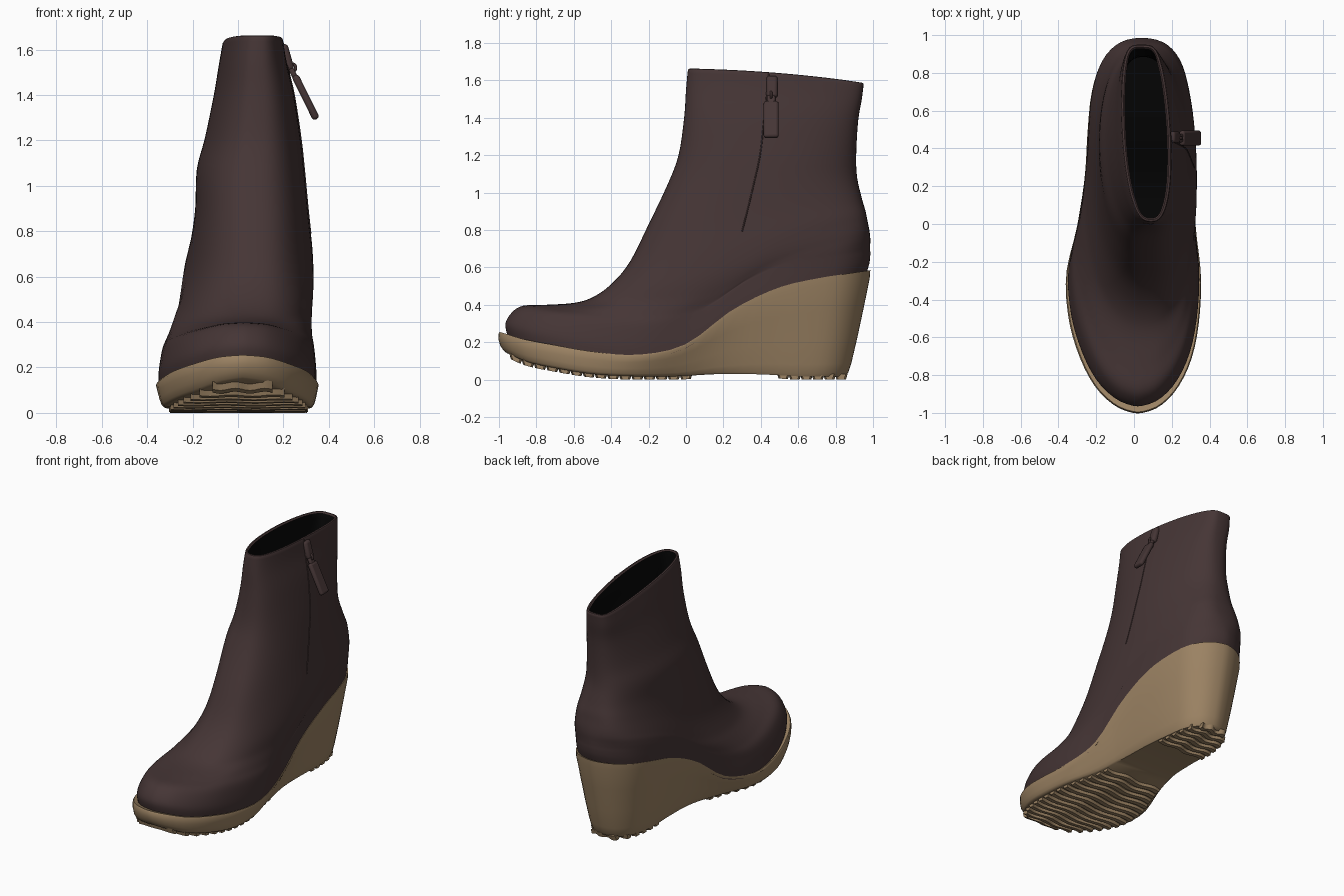
import bpy, bmesh, math
from mathutils import Vector

cube = bpy.data.objects.get("Cube")
if cube:
    bpy.data.objects.remove(cube, do_unlink=True)

N = 80  # points around each ring


def material(name, rgb):
    m = bpy.data.materials.new(name)
    m.use_nodes = True
    m.diffuse_color = (*rgb, 1)
    bsdf = next(n for n in m.node_tree.nodes if n.type == 'BSDF_PRINCIPLED')
    bsdf.inputs["Base Color"].default_value = (*rgb, 1)
    bsdf.inputs["Roughness"].default_value = 0.7
    return m


LEATHER = material("dark brown leather", (0.060, 0.036, 0.036))
LINING = material("black lining", (0.002, 0.002, 0.002))
RUBBER = material("tan rubber", (0.33, 0.225, 0.125))


def spline(table, t):
    """Smooth value of an evenly spaced table at position t."""
    last = len(table) - 1
    i = max(0, min(int(t), last - 1))
    u = t - i
    a, b, c, d = (table[max(0, min(j, last))] for j in range(i - 1, i + 3))
    return b + u / 2 * (c - a + u * (2 * a - 5 * b + 4 * c - d + u * (3 * (b - c) + d - a)))


# Tables run from toe to heel at equal angle steps round the footprint
LEFT = [.02, .13, .23, .305, .345, .355, .33, .325, .32, .297, .25, .155, .04]
RIGHT = [.02, -.09, -.20, -.285, -.345, -.36, -.305, -.265, -.25, -.228, -.175, -.075, .04]
WELT = [.255, .245, .215, .185, .15, .133, .188, .375, .49, .54, .565, .58, .585]
GROUND = [.145, .128, .09, .06, .03, .018, .018, .03, .028, .018, .018, .018, .022]
TAPER = [.94, .94, .94, .95, .95, .9, .78, .70, .69, .72, .76, .8, .83]


def fold(i):
    """Side, angle, toe-to-heel fraction and table position of ring point i."""
    a = 2 * math.pi * i / N
    side = 1 if a <= math.pi else -1
    a = a if side > 0 else 2 * math.pi - a
    return side, a, (1 - math.cos(a)) / 2, a / math.pi * 12


def loft(name, rings, mats, rule=None):
    """Skin closed rings and close both ends with ladder strips."""
    n = len(rings[0])
    bm = bmesh.new()
    vs = [[bm.verts.new(p) for p in ring] for ring in rings]
    for r, (lo, hi) in enumerate(zip(vs, vs[1:])):
        for i in range(n):
            j = (i + 1) % n
            f = bm.faces.new((lo[i], lo[j], hi[j], hi[i]))
            f.material_index = rule(r) if rule else 0
    for ring, r in ((vs[0], 0), (vs[-1], len(vs))):
        for i in range(n // 2):
            quad = dict.fromkeys((ring[i], ring[i + 1], ring[-i - 1], ring[-i % n]))
            f = bm.faces.new(list(quad))
            f.material_index = rule(r) if rule else 0
    bmesh.ops.recalc_face_normals(bm, faces=bm.faces)
    mesh = bpy.data.meshes.new(name)
    bm.to_mesh(mesh)
    bm.free()
    for m in mats:
        mesh.materials.append(m)
    ob = bpy.data.objects.new(name, mesh)
    bpy.context.collection.objects.link(ob)
    smooth(ob, 40)


def smooth(ob, degrees):
    bpy.ops.object.select_all(action='DESELECT')
    ob.select_set(True)
    bpy.context.view_layer.objects.active = ob
    bpy.ops.object.shade_smooth_by_angle(angle=math.radians(degrees))


# Boot upper: front y, front z, back y, back z, centre x, half width,
# toe scale, oval mix, droop, back roundness
LEVELS = [
    (-.955, .235, .965, .57, .04, .27, .95, 0, 1, .6),
    (-.965, .30, .98, .62, .04, .28, .96, 0, 1, .6),
    (-.93, .36, .985, .66, .045, .285, .93, .03, .95, .6),
    (-.87, .395, .985, .69, .045, .29, .88, .08, .85, .6),
    (-.75, .40, .985, .72, .045, .29, .80, .22, .7, .6),
    (-.60, .41, .985, .76, .045, .288, .78, .48, .52, .6),
    (-.50, .44, .98, .80, .05, .285, .78, .75, .38, .6),
    (-.40, .51, .97, .85, .055, .278, .9, .95, .25, .62),
    (-.30, .63, .96, .90, .06, .266, 1, 1, .14, .66),
    (-.20, .83, .94, .97, .06, .248, 1, 1, .05, .74),
    (-.10, 1.04, .915, 1.08, .055, .236, 1, 1, 0, .85),
    (-.04, 1.2, .91, 1.2, .065, .21, 1, 1, 0, .85),
    (-.01, 1.4, .92, 1.38, .07, .175, 1, 1, 0, .7),
    (0, 1.55, .94, 1.5, .065, .147, 1, 1, 0, .55),
    (.01, 1.655, .95, 1.58, .065, .13, 1, 1, 0, .5),
]
COLUMNS = list(zip(*LEVELS))


def upper_ring(t, inset=0, lift=0):
    yf, zf, yb, zb, cx, hw, scale, mix, droop, back = (spline(c, t) for c in COLUMNS)
    arch = .015 * t / TOP
    ring = []
    for i in range(N):
        side, a, s, k = fold(i)
        foot = spline(LEFT if side > 0 else RIGHT, k)
        foot = .03 + (foot - .03) * (.975 + (scale - .975) * (1 - s) ** 2)
        skew = .025 * (t / TOP) ** 2 * math.cos(a)
        oval = cx + skew + side * hw * abs(math.sin(a)) ** (.75 + (back - .75) * s)
        y = yf + (yb - yf) * s
        sag = spline(WELT, k) - WELT[0] - (WELT[-1] - WELT[0]) * s
        z = zf + (zb - zf) * s + droop * sag + arch * math.sin(a) ** 2 + lift
        p = Vector((foot + (oval - foot) * mix, y, z))
        core = Vector((cx, max(yf + .13, min(y, yb - .13)), p.z))
        ring.append(p + (core - p).normalized() * inset)
    return ring


STEPS = 4
TOP = len(LEVELS) - 1
rings = [upper_ring(i / STEPS) for i in range(TOP * STEPS + 1)]
rings += [upper_ring(TOP, .004, .006), upper_ring(TOP, .014, .008), upper_ring(TOP, .022, 0)]
lip = len(rings) - 1
rings += [upper_ring(TOP - i / 2, .026) for i in range(1, 17)]
loft("boot_upper", rings, [LEATHER, LINING], lambda r: int(r >= lip))


# Wedge sole: height fraction, outline scale, drop
def sole_ring(f, scale, drop=0):
    yf, yb = -.97 - .03 * min(1, f * 2), .87 + .12 * f
    ring = []
    for i in range(N):
        side, a, s, k = fold(i)
        x = spline(LEFT if side > 0 else RIGHT, k)
        x = .03 + (x - .03) * scale * (spline(TAPER, k) * (1 - f) + f)
        y = yf + (yb - yf) * s
        mid = (yf + yb) / 2
        lo, hi = spline(GROUND, k), spline(WELT, k)
        ring.append((x, mid + (y - mid) * (1 + (scale - 1) * .3), lo + (hi - lo) * f - drop))
    return ring


loft("wedge_sole", [sole_ring(0, .95), sole_ring(.03, .98), sole_ring(.12, 1), sole_ring(.35, 1.01),
                    sole_ring(.65, 1.01), sole_ring(.92, 1.005), sole_ring(1, .985), sole_ring(1, .9, .01)],
     [RUBBER])


# Tread ribs: shallow wavy bars across the forefoot and heel
def under(y):
    s = max(0, min(1, (y + .97) / 1.84))
    return math.acos(1 - 2 * s) / math.pi * 12


def tread_rib(name, y0, width):
    k = under(y0)
    taper = spline(TAPER, k) * .92
    x0, x1 = (.03 + (spline(t, k) - .03) * taper for t in (RIGHT, LEFT))
    sections = []
    for i in range(17):
        u = i / 16
        y = y0 + .01 * math.sin(u * math.pi * 4)
        section = []
        for dy, h in ((-.5, .012), (-.3, -.018), (.3, -.018), (.5, .012)):
            yy = y + dy * width
            section.append((x0 + (x1 - x0) * u, yy, max(0, spline(GROUND, under(yy)) + h)))
        sections.append(section)
    loft(name, sections, [RUBBER])


for i in range(15):
    tread_rib(f"forefoot_tread_{i + 1}", -.91 + i * .065, .052)
for i in range(6):
    tread_rib(f"heel_tread_{i + 1}", .52 + i * .062, .05)


# Zip seam: a thin cord lying on the leather
def cord(name, index, start, radius):
    curve = bpy.data.curves.new(name, 'CURVE')
    curve.dimensions = '3D'
    curve.bevel_depth = radius
    curve.bevel_resolution = 2
    points = [upper_ring(start + (TOP - start) * i / 24)[index] for i in range(25)]
    path = curve.splines.new('POLY')
    path.points.add(len(points) - 1)
    for q, p in zip(path.points, points):
        q.co = (*p, 1)
    curve.materials.append(LEATHER)
    bpy.context.collection.objects.link(bpy.data.objects.new(name, curve))


cord("zip_seam", round(N * .24), 8.4, .004)


# Zip slider, link and hanging pull tab
def block(name, centre, size, tilt, bevel):
    bpy.ops.mesh.primitive_cube_add(size=1, location=centre, rotation=(0, tilt, 0))
    ob = bpy.context.object
    ob.name = name
    ob.scale = size
    bpy.ops.object.transform_apply(location=False, rotation=False, scale=True)
    mod = ob.modifiers.new("rounded", 'BEVEL')
    mod.width = bevel
    mod.segments = 3
    ob.data.materials.append(LEATHER)
    smooth(ob, 40)


block("zip_slider", (.214, .46, 1.565), (.04, .06, .12), -.28, .016)
block("zip_pull_tab", (.298, .455, 1.39), (.032, .08, .215), -.46, .014)
block("zip_pull_neck", (.246, .455, 1.49), (.024, .045, .07), -.46, .01)
bpy.ops.mesh.primitive_torus_add(location=(.236, .455, 1.52), rotation=(math.pi / 2, 0, 0),
                                 major_radius=.018, minor_radius=.007, major_segments=20, minor_segments=8)
bpy.context.object.name = "zip_link"
bpy.context.object.data.materials.append(LEATHER)
smooth(bpy.context.object, 60)
